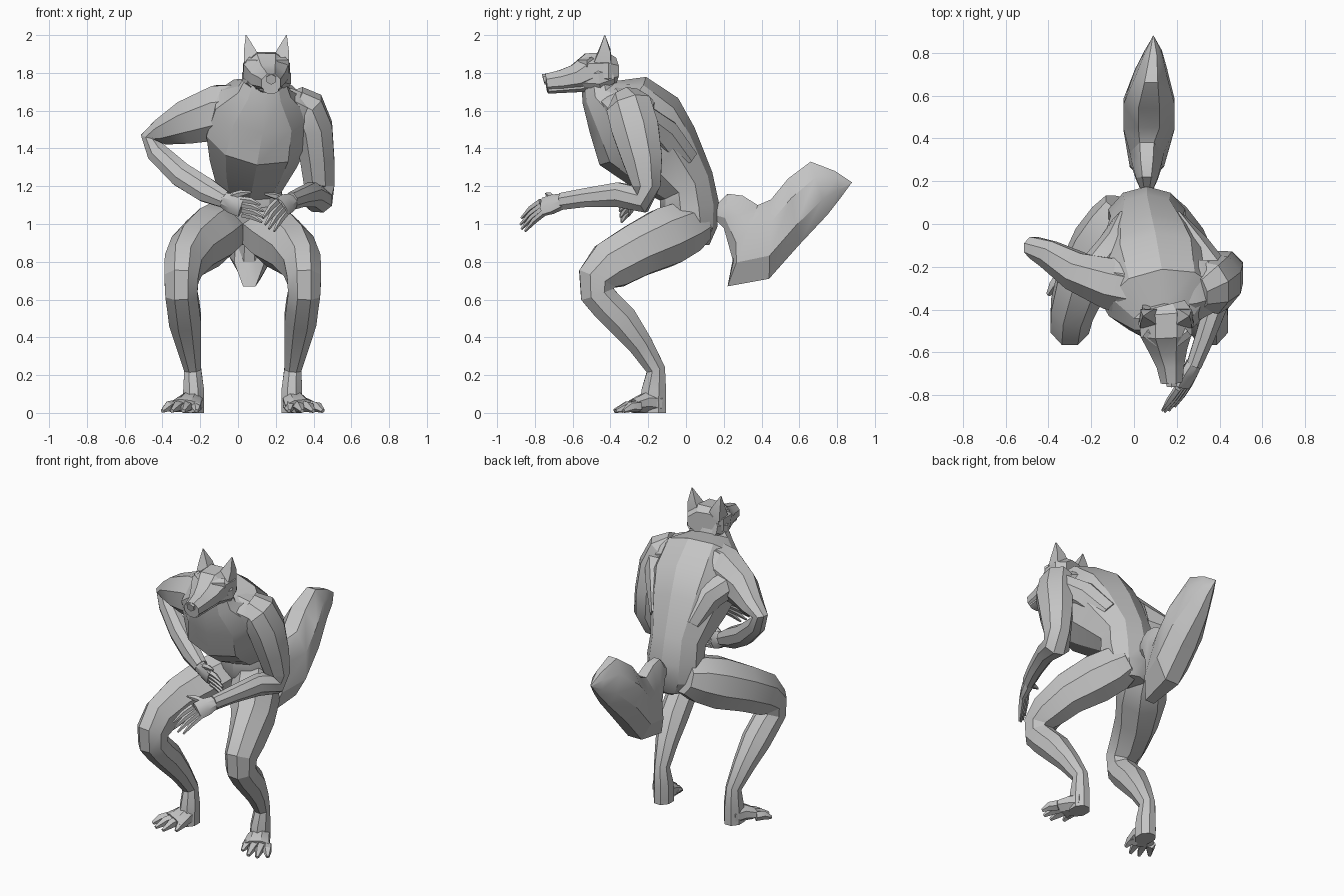
import bpy
import bmesh
from math import cos, sin, pi, radians
from mathutils import Vector

default_cube = bpy.data.objects.get("Cube")
if default_cube:
    bpy.data.objects.remove(default_cube, do_unlink=True)

X_AXIS = Vector((1, 0, 0))
Y_AXIS = Vector((0, 1, 0))
MIDLINE = 2.5  # the legs mirror about this x, in hundredths

fur = bpy.data.materials.new("grey_fur")
fur.use_nodes = True
grey = (0.55, 0.55, 0.55, 1)
fur.diffuse_color = grey
fur.node_tree.nodes["Principled BSDF"].inputs["Base Color"].default_value = grey


def skin(name, loops):
    """Bridge closed loops of points, given in hundredths, into a capped solid."""
    bm = bmesh.new()
    rows = []
    for loop in loops:
        row = []
        for point in loop:
            row.append(bm.verts.new((point.x / 100, point.y / 100, max(point.z, 0) / 100)))
        rows.append(row)
    count = len(rows[0])
    for low, high in zip(rows, rows[1:]):
        for i in range(count):
            j = (i + 1) % count
            bm.faces.new((low[i], low[j], high[j], high[i]))
    bm.faces.new(rows[0])
    bm.faces.new(rows[-1])
    bmesh.ops.recalc_face_normals(bm, faces=bm.faces)
    mesh = bpy.data.meshes.new(name)
    bm.to_mesh(mesh)
    bm.free()
    mesh.materials.append(fur)
    obj = bpy.data.objects.new(name, mesh)
    bpy.context.collection.objects.link(obj)
    bpy.ops.object.select_all(action="DESELECT")
    obj.select_set(True)
    bpy.context.view_layer.objects.active = obj
    bpy.ops.object.shade_smooth_by_angle(angle=radians(28))


def ellipse(center, across, along, sides):
    """Faceted ring with flats on its main axes."""
    grow = 1 / cos(pi / sides)
    angles = [2 * pi * (i + 0.5) / sides for i in range(sides)]
    return [center + (across * cos(t) + along * sin(t)) * grow for t in angles]


def limb(name, stations, hint=X_AXIS, sides=8):
    """Loft along stations of (x, y, z, half width, half depth)."""
    centers = [Vector(s[:3]) for s in stations]
    last = len(centers) - 1
    loops = []
    for i, station in enumerate(stations):
        before, after = centers[max(i - 1, 0)], centers[min(i + 1, last)]
        tangent = (after - before).normalized()
        across = (hint - tangent * hint.dot(tangent)).normalized()
        along = tangent.cross(across)
        loops.append(ellipse(centers[i], across * station[3], along * station[4], sides))
    skin(name, loops)


def digit(name, base, tip, radius, arch, hint=X_AXIS):
    """Tapered finger or toe with a raised knuckle in the middle."""
    middle = (base + tip) / 2 + Vector((0, 0, arch))
    stations = [(*base, radius, radius), (*middle, radius * 0.9, radius * 0.9),
                (*tip, radius * 0.35, radius * 0.35)]
    limb(name, stations, hint, sides=5)


def hand(prefix, wrist, knuckles, tips, spread, thumb_tip):
    """Flat palm, four fanned fingers and a thumb."""
    wrist, knuckles, tips = Vector(wrist), Vector(knuckles), Vector(tips)
    spread = Vector(spread).normalized()
    limb(prefix + "_palm",
         [(*wrist, 4, 3.5), (*wrist.lerp(knuckles, 0.5), 5.4, 3), (*knuckles, 5.4, 2)], spread)
    for i in range(4):
        offset = spread * (i - 1.5)
        reach = 1 - 0.1 * abs(i - 1.5)
        tip = knuckles.lerp(tips, reach) + offset * 3.1
        digit(f"{prefix}_finger_{i + 1}", knuckles + offset * 2.6, tip, 1.5, 0.8, spread)
    digit(prefix + "_thumb", wrist.lerp(knuckles, 0.4) - spread * 3, Vector(thumb_tip), 1.6, 0.5, spread)


# Torso, leaning forward from pelvis to neck
limb("torso", [
    (6, 4, 89, 8, 8), (6, 4, 97, 16, 12), (6, 2, 108, 18, 15),
    (6, 0, 120, 17, 15), (8, -13, 136, 23, 22), (10, -25, 149, 27, 26),
    (13, -36, 163, 25, 20), (14, -46, 170, 14, 10), (15, -47, 180, 9, 8)], sides=10)

# Shoulder mass running from one upper arm to the other
limb("shoulder_girdle", [
    (-18, -26, 157, 9, 11), (-7, -28, 160, 13, 13), (10, -32, 163, 16, 12),
    (26, -31, 162, 15, 10), (34, -29, 158, 12, 11), (40, -28, 154, 9, 9)], hint=Y_AXIS)

# Back muscles fanning from the waist out to the shoulders
limb("left_back_muscle", [
    (37, -24, 156, 8, 8), (27, -13, 148, 9, 9), (19, -1, 133, 6, 8)])
limb("right_back_muscle", [
    (-17, -21, 156, 8, 8), (-8, -12, 149, 9, 9), (-4, -1, 133, 6, 8)])

# Head with blunt muzzle, jaw, nose, brow, ears and cheeks
limb("head", [
    (14, -38, 181, 10, 7), (15, -42, 181, 12.5, 10), (15, -51, 181, 12, 9.5),
    (16, -58, 177, 9, 7.5), (17, -66, 175.5, 6.5, 6), (17.5, -74, 174.5, 5, 5)])
limb("jaw", [(15.5, -42, 176, 8, 3), (16, -53, 173, 7, 3), (17.5, -73, 171, 4, 2)])
limb("nose", [(17.4, -70, 178, 3, 2), (17.6, -75.5, 176.5, 2.4, 2.5)], sides=6)
limb("brow", [(6, -50, 185, 3, 3), (11, -54, 185, 3, 3), (20, -54, 185, 3, 3), (25, -50, 185, 3, 3)],
     hint=Y_AXIS, sides=6)
for side, label in ((-1, "right"), (1, "left")):
    limb(label + "_ear", [
        (15 + side * 7.5, -44, 186, 4.5, 4.5), (15 + side * 9, -43, 192, 3, 3),
        (15 + side * 10.7, -43, 200, 0.2, 0.2)], sides=4)
    limb(label + "_cheek", [
        (15 + side * 8, -54, 177, 2, 4), (15 + side * 11, -46, 177, 2, 5),
        (15 + side * 9, -39, 179, 2, 4)], sides=6)

# Left arm: hangs down, forearm reaching forward
limb("left_arm", [
    (30, -32, 166, 7, 8), (36, -30, 162, 9.5, 12), (40, -27, 151, 10, 12.5),
    (42, -23, 134, 9, 10.5), (43, -21, 120, 8, 7.5), (42, -23, 113, 8, 7),
    (39, -36, 115.5, 5.5, 6.5), (33, -53, 114, 4.5, 5), (28, -66, 112, 3.5, 4.5)])
hand("left", (28, -65, 112), (23, -76, 109), (15, -88, 98), (0.6, 0.2, -0.7), (14, -74, 116))

# Right arm: elbow out, forearm folded back across the belly
limb("right_arm", [
    (3, -31, 160, 12, 14), (-10, -28, 159, 12, 14.5), (-27, -22, 154, 9, 11.5),
    (-40, -14, 149, 6.5, 7), (-47, -11, 146, 5, 4.5), (-43, -13, 138, 5, 5.5),
    (-30, -19, 126, 5.5, 6.5), (-17, -25, 118, 5, 6.5), (-7, -29, 113, 4, 4.5)], hint=Y_AXIS)
hand("right", (-8, -29, 113), (2, -32, 109), (14, -35, 105), (0.1, 0.1, -1), (7, -36, 117))

# Crouching legs with feet and toes
LEG = [
    (9, 8, 101, 10, 10), (13, 0, 98, 13, 14), (20, -11, 93, 14, 15.5), (29, -26, 86, 12, 14),
    (34, -40, 78, 10, 13), (35, -47, 71, 9, 10.5), (35, -47, 63, 8.5, 9),
    (34, -42, 57, 8.5, 8.5), (33, -34, 49, 8.5, 8.5), (31, -24, 36, 6.5, 6.5),
    (29, -16, 23, 4.5, 5), (28.5, -17, 12, 5.5, 6.5), (28.5, -17.5, 4, 5.5, 7), (28.5, -17.5, 0, 5.5, 7)]
FOOT = [(28, -14, 5, 5, 6), (30, -21, 5.5, 6.5, 5.5), (33, -28, 3.5, 8.5, 3.5)]
TOE_TIPS = [(27, -34), (34, -38), (40, -37), (45, -33)]
for side, label in ((-1, "right"), (1, "left")):
    def flip(x):
        return MIDLINE + side * (x - MIDLINE)
    limb(label + "_leg", [(flip(s[0]), *s[1:]) for s in LEG])
    limb(label + "_foot", [(flip(s[0]), *s[1:]) for s in FOOT])
    for i, (x, y) in enumerate(TOE_TIPS):
        base = Vector((flip(27 + 4 * i), -25, 3.5))
        digit(f"{label}_toe_{i + 1}", base, Vector((flip(x), y, 1)), 2.6, 1)

# Bushy tail: slanted sections given as x, half width, lower and upper (y, z)
TAIL = [
    (6, 2.5, (15, 103), (15, 109)), (6, 5, (20, 98), (22, 116)),
    (6, 7, (25, 80), (30, 115)), (6, 8, (22, 67), (38, 110)),
    (7, 12, (44, 71), (45, 113)), (7, 12, (60, 89), (54, 124)),
    (8, 7.5, (75, 105), (66, 133)), (9, 4, (82, 114), (79, 128)),
    (9, 0.3, (87, 121), (88, 122))]
tail_loops = []
for x, half, low, high in TAIL:
    bottom, top = Vector((x, *low)), Vector((x, *high))
    tail_loops.append(ellipse((bottom + top) / 2, X_AXIS * half, (top - bottom) / 2, 8))
skin("tail", tail_loops)
